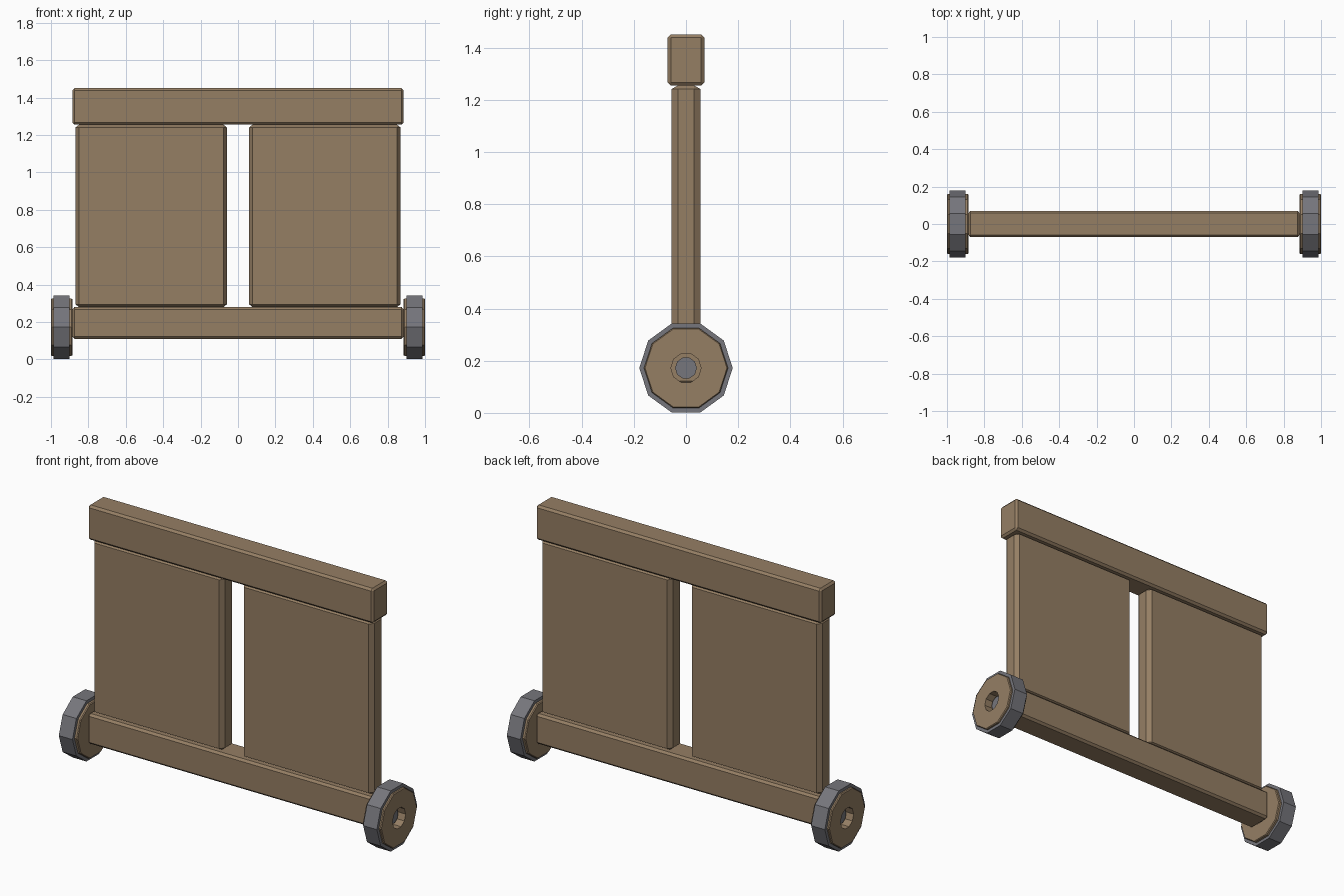
import bpy, bmesh, math
from itertools import product
from mathutils import Vector

cube = bpy.data.objects.get("Cube")
if cube:
    bpy.data.objects.remove(cube, do_unlink=True)


def material(name, rgb):
    m = bpy.data.materials.new(name)
    m.use_nodes = True
    m.diffuse_color = (*rgb, 1)
    m.node_tree.nodes["Principled BSDF"].inputs["Base Color"].default_value = (*rgb, 1)
    return m


WOOD = material("wood brown", (0.30, 0.21, 0.127))
METAL = material("iron grey", (0.18, 0.18, 0.20))


def finish(name, bm, mat):
    bmesh.ops.recalc_face_normals(bm, faces=bm.faces)
    mesh = bpy.data.meshes.new(name)
    bm.to_mesh(mesh)
    bm.free()
    mesh.materials.append(mat)
    ob = bpy.data.objects.new(name, mesh)
    bpy.context.collection.objects.link(ob)
    return ob


def chamfered_box(name, low, high, chamfer):
    """Box whose chamfer has its own width along each axis."""
    centre = (Vector(low) + Vector(high)) / 2
    half = (Vector(high) - Vector(low)) / 2
    bm = bmesh.new()
    for signs in product((-1, 1), repeat=3):
        for full in range(3):
            bm.verts.new([centre[i] + signs[i] * (half[i] - (0 if i == full else chamfer[i]))
                          for i in range(3)])
    bmesh.ops.convex_hull(bm, input=bm.verts[:])
    bmesh.ops.dissolve_limit(bm, angle_limit=0.01, verts=bm.verts[:], edges=bm.edges[:])
    return finish(name, bm, WOOD)


def lathe_x(name, profile, side, mat, closed=True, sides=10, z=0.172):
    """Revolve an (x, radius) profile round the axle line."""
    bm = bmesh.new()
    rings = []
    for x, r in profile:
        rings.append([bm.verts.new((side * x, r * math.cos(a), z + r * math.sin(a)))
                      for a in (i * math.tau / sides for i in range(sides))])
    pairs = list(zip(rings, rings[1:]))
    if closed:
        pairs.append((rings[-1], rings[0]))
    else:
        bm.faces.new(rings[0])
        bm.faces.new(rings[-1])
    for a, b in pairs:
        for i in range(sides):
            j = (i + 1) % sides
            bm.faces.new((a[i], a[j], b[j], b[i]))
    return finish(name, bm, mat)


# Rails
for name, z0, z1 in (("bottom_rail", 0.11, 0.28), ("top_rail", 1.255, 1.45)):
    chamfered_box(name, (-0.885, -0.07, z0), (0.885, 0.07, z1), (0.01, 0.012, 0.012))

for label, s in (("left", 1), ("right", -1)):
    # Upright panel
    x0, x1 = sorted((s * 0.06, s * 0.868))
    chamfered_box(label + "_panel", (x0, -0.056, 0.28), (x1, 0.056, 1.255), (0.018, 0.025, 0.014))
    # Wooden wheel with a through hole
    lathe_x(label + "_wheel", [(0.885, 0.058), (0.885, 0.157), (0.89, 0.161),
                               (0.995, 0.161), (1.0, 0.157), (1.0, 0.058)], s, WOOD)
    # Iron tyre
    lathe_x(label + "_tyre", [(0.902, 0.155), (0.902, 0.179), (0.987, 0.179), (0.987, 0.155)],
            s, METAL)
    # Axle stub
    lathe_x(label + "_axle", [(0.86, 0.042), (0.965, 0.042)], s, METAL, closed=False)
